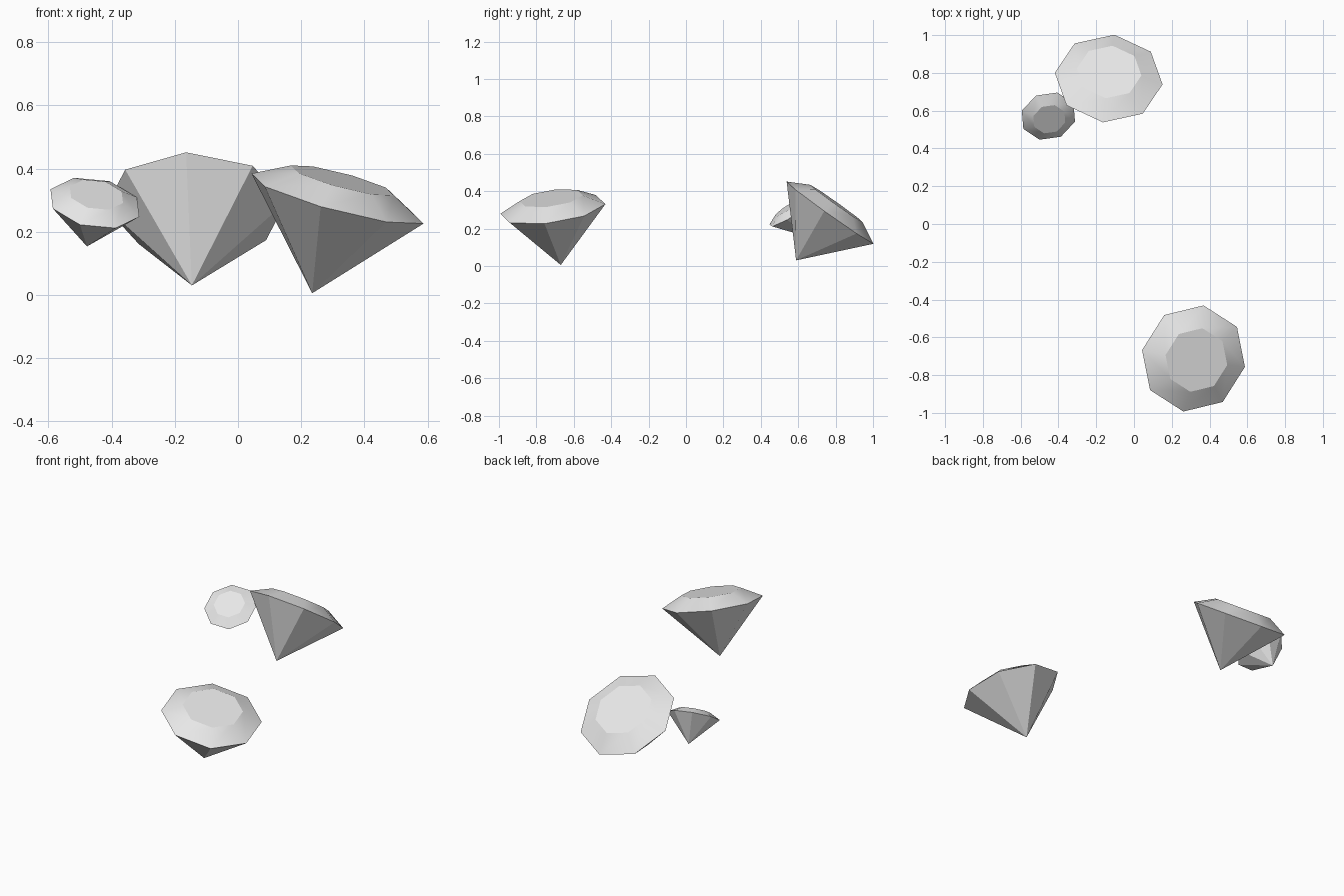
import bpy, bmesh, math
from mathutils import Vector, Matrix

if "Cube" in bpy.data.objects:
    bpy.data.objects.remove(bpy.data.objects["Cube"])

SIDES = 8
GIRDLE = 0.287    # girdle radius
DEPTH = 0.313     # girdle to bottom tip
CROWN = 0.06      # girdle to flat table
TABLE = 0.172     # table radius

grey = bpy.data.materials.new("gem grey")
grey.diffuse_color = (0.8, 0.8, 0.8, 1.0)
grey.use_nodes = True
grey.node_tree.nodes["Principled BSDF"].inputs["Base Color"].default_value = grey.diffuse_color


def ring(bm, radius, z):
    return [bm.verts.new((radius * math.cos(i * math.tau / SIDES),
                          radius * math.sin(i * math.tau / SIDES), z))
            for i in range(SIDES)]


def cut_gem(name, centre, u, v, scale):
    """Faceted gem; u and v span the girdle plane, centre is the girdle centre."""
    bm = bmesh.new()
    tip = bm.verts.new((0, 0, -DEPTH))
    girdle = ring(bm, GIRDLE, 0)
    table = ring(bm, TABLE, CROWN)
    for i in range(SIDES):
        j = (i + 1) % SIDES
        bm.faces.new((tip, girdle[j], girdle[i]))                    # pavilion
        bm.faces.new((girdle[i], girdle[j], table[j], table[i]))     # crown
    bm.faces.new(table)                                              # table
    mesh = bpy.data.meshes.new(name)
    bm.to_mesh(mesh)
    bm.free()
    mesh.materials.append(grey)

    gem = bpy.data.objects.new(name, mesh)
    bpy.context.collection.objects.link(gem)
    x = Vector(u).normalized()
    n = x.cross(Vector(v)).normalized()
    y = n.cross(x)
    turn = Matrix((x, y, n)).transposed().to_4x4()
    gem.matrix_world = Matrix.Translation(centre) @ turn @ Matrix.Scale(scale, 4)

    # soft crown, crisp table, girdle and pavilion edges
    bpy.ops.object.select_all(action='DESELECT')
    gem.select_set(True)
    bpy.context.view_layer.objects.active = gem
    bpy.ops.object.shade_smooth_by_angle(angle=math.radians(25))


cut_gem("front_gem", (0.315, -0.712, 0.305),
        (0.275, -0.045, -0.08), (0.055, 0.28, 0.025), 1.0)
cut_gem("back_gem", (-0.134, 0.77, 0.285),
        (0.03, 0.23, -0.165), (-0.285, 0.032, -0.0094), 1.0)
cut_gem("small_gem", (-0.453, 0.571, 0.291),
        (0.145, -0.03, -0.045), (0.0475, 0.1225, 0.0675), 0.523)
